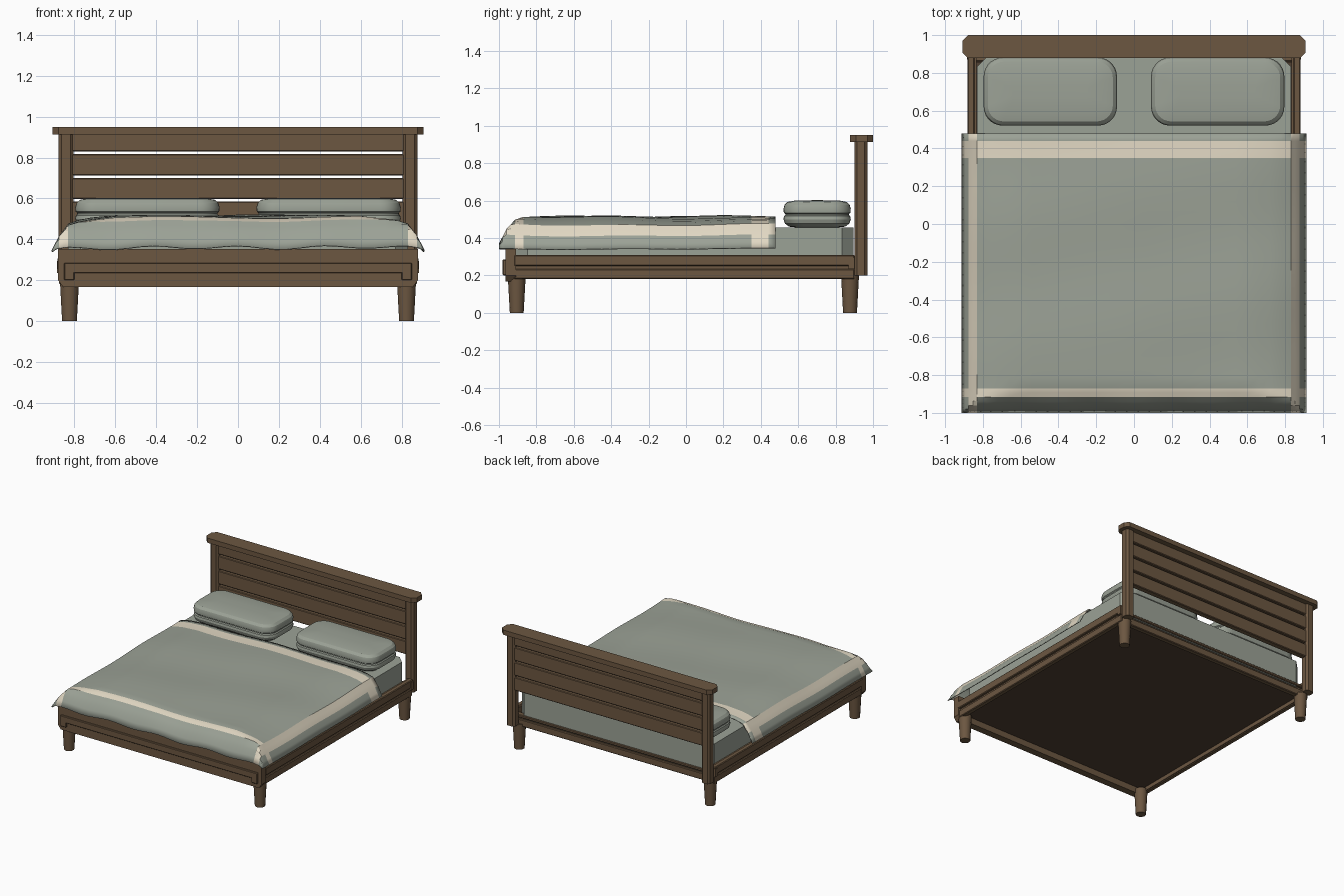
import bpy, bmesh, math
from mathutils import Vector

old = bpy.data.objects.get("Cube")
if old:
    bpy.data.objects.remove(old)


def material(name, rgb):
    m = bpy.data.materials.new(name)
    m.use_nodes = True
    m.diffuse_color = (*rgb, 1)
    m.node_tree.nodes["Principled BSDF"].inputs["Base Color"].default_value = (*rgb, 1)
    return m


wood = material("brown wood", (0.15, 0.095, 0.053))
dark = material("dark underside", (0.08, 0.052, 0.034))
sage = material("sage fabric", (0.33, 0.36, 0.305))
cream = material("cream stripe", (0.76, 0.69, 0.55))


def finish(name, bm, mats, smooth=None):
    bmesh.ops.recalc_face_normals(bm, faces=bm.faces)
    mesh = bpy.data.meshes.new(name)
    bm.to_mesh(mesh)
    bm.free()
    for m in mats:
        mesh.materials.append(m)
    ob = bpy.data.objects.new(name, mesh)
    bpy.context.collection.objects.link(ob)
    if smooth:
        bpy.ops.object.select_all(action='DESELECT')
        ob.select_set(True)
        bpy.context.view_layer.objects.active = ob
        bpy.ops.object.shade_smooth_by_angle(angle=math.radians(smooth))
    return ob


def box(name, x, y, z, mat=wood, bevel=0.0, axis=None):
    """Box from ranges; bevels all edges, or only those along one axis."""
    bm = bmesh.new()
    bmesh.ops.create_cube(bm, size=1)
    for v in bm.verts:
        v.co = Vector([(r[0] + r[1]) / 2 + c * (r[1] - r[0]) for r, c in zip((x, y, z), v.co)])
    if bevel:
        edges = [e for e in bm.edges if axis is None or
                 abs((e.verts[0].co - e.verts[1].co).normalized()[axis]) > 0.9]
        bmesh.ops.bevel(bm, geom=edges, offset=bevel, segments=1, affect='EDGES')
    return finish(name, bm, [mat])


def span(side, a, b):
    return tuple(sorted((side * a, side * b)))


# Headboard: cap and four separate planks
box("headboard_cap", (-0.908, 0.908), (0.878, 1.0), (0.913, 0.95), bevel=0.03, axis=2)
for i in range(4):
    z = 0.48 + 0.1165 * i
    box(f"headboard_plank_{i + 1}", (-0.815, 0.815), (0.912, 0.958), (z, z + 0.104), bevel=0.005)

# Platform and grooved back rail
box("platform", (-0.84, 0.84), (-0.91, 0.86), (0.215, 0.25), dark)
box("back_rail_core", (-0.84, 0.84), (0.855, 0.885), (0.185, 0.265))
box("back_rail_lower", (-0.84, 0.84), (0.86, 0.897), (0.18, 0.235), bevel=0.005)
box("back_rail_upper", (-0.84, 0.84), (0.86, 0.905), (0.25, 0.272), bevel=0.005)

# Foot board with chamfered lower corners
bm = bmesh.new()
outline = [(-0.88, 0.2), (-0.855, 0.167), (0.855, 0.167), (0.88, 0.2), (0.88, 0.352), (-0.88, 0.352)]
face = bm.faces.new([bm.verts.new((x, -0.965, z)) for x, z in outline])
ext = bmesh.ops.extrude_face_region(bm, geom=[face])
bmesh.ops.translate(bm, verts=[g for g in ext["geom"] if isinstance(g, bmesh.types.BMVert)], vec=(0, 0.055, 0))
finish("foot_board", bm, [wood])
box("foot_board_band", (-0.85, 0.85), (-0.98, -0.96), (0.235, 0.285), bevel=0.004)

for side, label in ((1, "left"), (-1, "right")):
    # Headboard post, side rail with groove, foot board tab
    box(f"{label}_headboard_post", span(side, 0.805, 0.878), (0.9, 0.97), (0.2, 0.915), bevel=0.015, axis=2)
    box(f"{label}_rail_core", span(side, 0.835, 0.862), (-0.92, 0.9), (0.185, 0.305))
    box(f"{label}_rail_lower", span(side, 0.84, 0.874), (-0.92, 0.9), (0.18, 0.235), bevel=0.005)
    box(f"{label}_rail_upper", span(side, 0.845, 0.882), (-0.92, 0.9), (0.25, 0.31), bevel=0.005)
    box(f"{label}_rail_tab", span(side, 0.845, 0.884), (0.87, 0.9), (0.235, 0.295))
    box(f"{label}_foot_board_tab", span(side, 0.8, 0.85), (-0.98, -0.96), (0.2, 0.285), bevel=0.004)
    # Tapered legs
    for y, end in ((-0.905, "front"), (0.877, "back")):
        bm = bmesh.new()
        bmesh.ops.create_cone(bm, cap_ends=True, segments=14, radius1=0.037, radius2=0.048, depth=0.2)
        bmesh.ops.translate(bm, verts=bm.verts, vec=(side * 0.824, y, 0.1))
        finish(f"{end}_{label}_leg", bm, [wood], 40)

# Mattress with cut corners
box("mattress", (-0.83, 0.83), (-0.908, 0.895), (0.245, 0.455), sage, bevel=0.06, axis=2)


# Pillows: stacked rounded outlines with a pinched seam band
def pillow(name, cx):
    layers = [(0.075, 0.456), (0.03, 0.461), (0.008, 0.477), (0.0, 0.5), (0.003, 0.517), (0.01, 0.523),
              (0.01, 0.529), (0.002, 0.535), (0.0, 0.556), (0.006, 0.577), (0.022, 0.593), (0.06, 0.6),
              (0.15, 0.602)]
    bm = bmesh.new()
    rings = []
    for inset, z in layers:
        hx, hy, r = 0.353 - inset, 0.18 - inset, max(0.1 - inset * 0.7, 0.012)
        ring = []
        for k in range(32):
            q, a = k // 8, math.radians(90 * (k // 8) + 90 * (k % 8) / 7)
            sx, sy = (1, -1, -1, 1)[q], (1, 1, -1, -1)[q]
            ring.append(bm.verts.new((cx + sx * (hx - r) + r * math.cos(a),
                                      0.701 + sy * (hy - r) + r * math.sin(a), z)))
        rings.append(ring)
    for low, high in zip(rings, rings[1:]):
        for k in range(32):
            n = (k + 1) % 32
            bm.faces.new((low[k], low[n], high[n], high[k]))
    bm.faces.new(rings[0])
    bm.faces.new(rings[-1])
    finish(name, bm, [sage], 25)


pillow("left_pillow", 0.443)
pillow("right_pillow", -0.443)


# Blanket: draped grid with a striped border
def sample(points, t):
    for (a, fa), (b, fb) in zip(points, points[1:]):
        if t <= b:
            return fa + (fb - fa) * (t - a) / (b - a)
    return points[-1][1]


def drape(x, y):
    dx = sample([(0, 0), (0.6, 0.004), (0.76, 0.02), (0.83, 0.042), (0.875, 0.1), (0.912, 0.17)], abs(x))
    dy = sample([(0, 0), (0.83, 0), (0.87, 0.004), (0.915, 0.022), (0.96, 0.075), (1, 0.16)], max(-y, 0))
    wave = 0.005 * math.sin(7 * x + 3 * y) + 0.004 * math.sin(9 * y - 2 * x)
    hem = 0.016 * (0.5 + 0.5 * math.cos(15 * x)) * dy / 0.16
    return 0.514 - max(dx, dy) + wave * (1 - 0.6 * max(dx, dy) / 0.17) + hem * (1 - dx / 0.17)


half = [0.06 * i for i in range(14)] + [0.83, 0.852, 0.875, 0.893, 0.912]
xs = [-x for x in reversed(half[1:])] + half
ys = [-1, -0.98, -0.96, -0.938, -0.915, -0.893, -0.87] + [-0.81 + 0.058 * i for i in range(20)] + [0.35, 0.395, 0.44, 0.478]
bm = bmesh.new()
grid = [[bm.verts.new((x, y, drape(x, y))) for x in xs] for y in ys]
for j in range(len(ys) - 1):
    for i in range(len(xs) - 1):
        f = bm.faces.new((grid[j][i], grid[j][i + 1], grid[j + 1][i + 1], grid[j + 1][i]))
        c = f.calc_center_median()
        striped = 0.83 < abs(c.x) < 0.875 or -0.915 < c.y < -0.87 or 0.35 < c.y < 0.44
        f.material_index = int(striped)
blanket = finish("blanket", bm, [sage, cream], 22)
thick = blanket.modifiers.new("thickness", 'SOLIDIFY')
thick.thickness = 0.008
thick.offset = -1 if blanket.data.polygons[0].normal.z > 0 else 1
